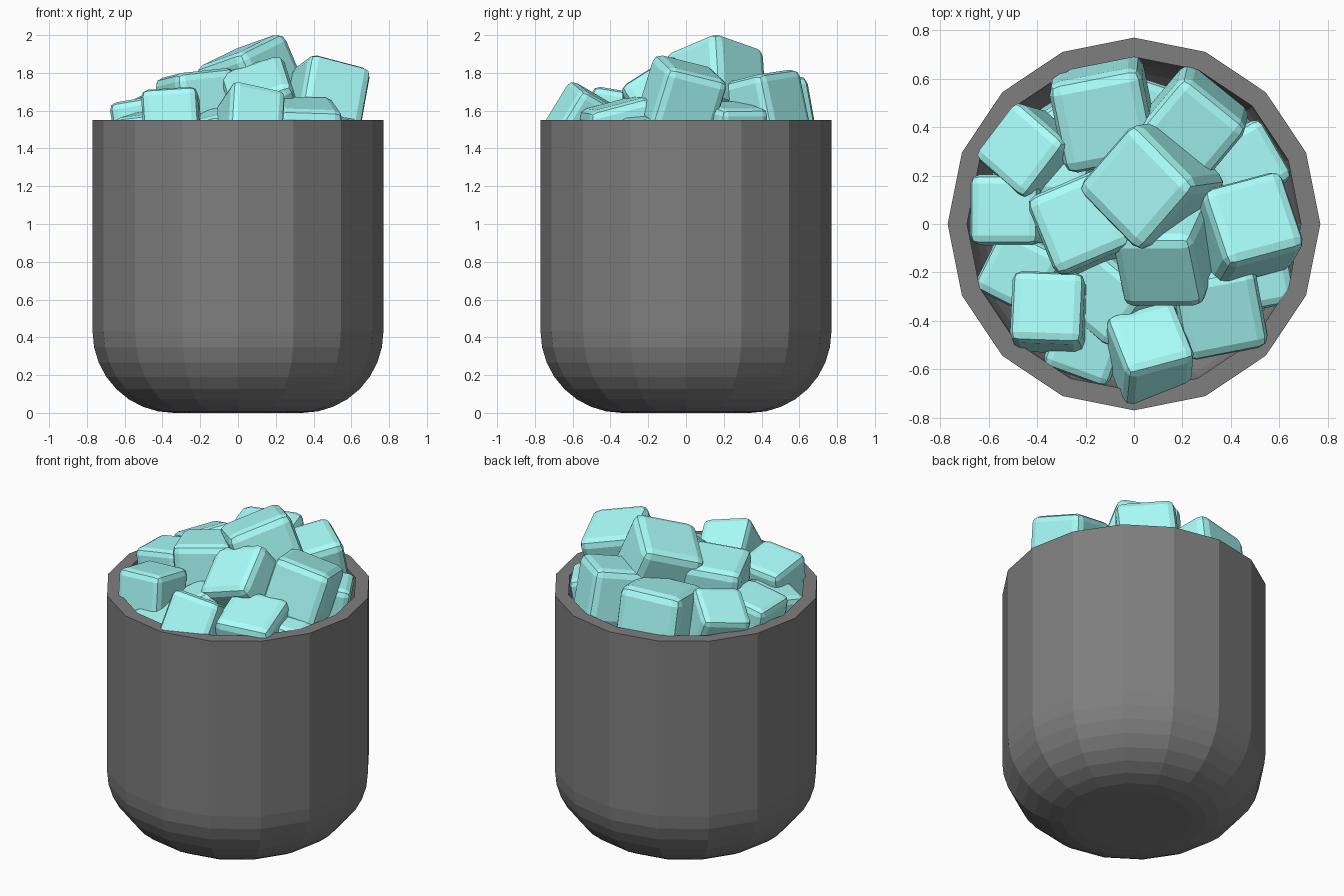
import bpy, bmesh, math, random
from mathutils import Matrix, Vector

if "Cube" in bpy.data.objects:
    bpy.data.objects.remove(bpy.data.objects["Cube"])

random.seed(4)
SIDES = 16


def material(name, color):
    mat = bpy.data.materials.new(name)
    mat.diffuse_color = (*color, 1)
    mat.use_nodes = True
    mat.node_tree.nodes["Principled BSDF"].inputs["Base Color"].default_value = mat.diffuse_color
    return mat


ice = material("ice", (0.40, 1.0, 0.97))
dark_grey = material("dark_grey", (0.21, 0.21, 0.21))


def finish(bm, name, mat):
    bmesh.ops.recalc_face_normals(bm, faces=bm.faces)
    mesh = bpy.data.meshes.new(name)
    bm.to_mesh(mesh)
    bm.free()
    obj = bpy.data.objects.new(name, mesh)
    bpy.context.collection.objects.link(obj)
    mesh.materials.append(mat)


def revolve(name, profile, mat):
    bm = bmesh.new()
    rings = [[bm.verts.new((r * math.cos(k * math.tau / SIDES),
                            r * math.sin(k * math.tau / SIDES), z))
              for k in range(SIDES)] for r, z in profile]
    for a, b in zip(rings, rings[1:]):
        for k in range(SIDES):
            j = (k + 1) % SIDES
            bm.faces.new((a[k], a[j], b[j], b[k]))
    bm.faces.new(rings[0])
    bm.faces.new(rings[-1])
    finish(bm, name, mat)


def arc(radius, corner, floor, steps=8):
    """Rounded lower corner of the bucket profile, from floor to wall."""
    turns = [math.pi / 2 * i / steps for i in range(steps + 1)]
    return [(radius - corner + corner * math.sin(t),
             floor + corner * (1 - math.cos(t))) for t in turns]


# Bucket: outer shell, flat rim, inner shell
revolve("bucket", arc(0.77, 0.43, 0) + [(0.77, 1.55), (0.69, 1.55)]
        + arc(0.69, 0.36, 0.08)[::-1], dark_grey)


def ice_cube(name, size, x, y, z, spin, gx, gy):
    """Bevelled cube with its top face centred at x, y, z; gx and gy are the top's slopes."""
    s = math.radians(spin)
    n = Vector((-gx, -gy, 1)).normalized()
    u = Vector((math.cos(s), math.sin(s), gx * math.cos(s) + gy * math.sin(s))).normalized()
    rot = Matrix((u, n.cross(u), n)).transposed().to_4x4()
    bm = bmesh.new()
    bmesh.ops.create_cube(bm, size=size)
    bmesh.ops.bevel(bm, geom=bm.edges[:], offset=size * 0.13, segments=2,
                    profile=0.5, affect='EDGES')
    bm.transform(Matrix.Translation(Vector((x, y, z)) - n * size / 2) @ rot)
    finish(bm, name, ice)


# Main heap by cube size: x, y, z, spin, slope along x, slope along y
heap = {
    0.39: [(0, 0.15, 1.92, 49, 0.42, 0.06),
           (-0.13, 0.42, 1.75, 11, 0.02, 0.18)],
    0.35: [(0.23, 0.37, 1.78, -39, 0.05, 0.21),
           (-0.23, 0.01, 1.8, 23, 0.13, -0.05),
           (0.09, -0.21, 1.77, 0, 0.32, 0.7),
           (0.5, 0.03, 1.83, 15, -0.18, -0.31),
           (0.36, -0.38, 1.64, 11, -0.08, 0.25)],
    0.3: [(0.07, -0.46, 1.67, 15, -0.06, -0.61),
          (-0.36, -0.34, 1.7, -2, 0.06, -0.17),
          (-0.48, 0.31, 1.68, -41, 0.43, -0.12),
          (-0.14, -0.31, 1.59, -40, 0.36, 0.13)],
}
for size, cubes in heap.items():
    for i, cube in enumerate(cubes):
        ice_cube(f"ice_cube_{int(size * 100)}_{i}", size, *cube)

# Cubes along the rim lean outwards: x, y, z, spin
rim = [(-0.54, 0.06, 1.66, 0), (-0.48, -0.2, 1.59, -27), (-0.2, -0.5, 1.53, -20),
       (0.51, -0.21, 1.57, 11), (0.47, 0.25, 1.63, 30), (-0.33, 0.26, 1.62, -4)]
for i, (x, y, z, spin) in enumerate(rim):
    lean = -0.17 / math.hypot(x, y)
    ice_cube(f"rim_ice_{i}", 0.29, x, y, z, spin, lean * x, lean * y)

# Ice packed below the heap
for z in (1.4, 1.08):
    for count, r in ((8, 0.44), (2, 0.16)):
        for k in range(count):
            a = math.tau * k / count + z
            ice_cube(f"packed_ice_{z}_{count}_{k}", 0.3, r * math.cos(a), r * math.sin(a), z,
                     math.degrees(a) + random.uniform(-15, 15), random.uniform(-0.2, 0.2), 0)
